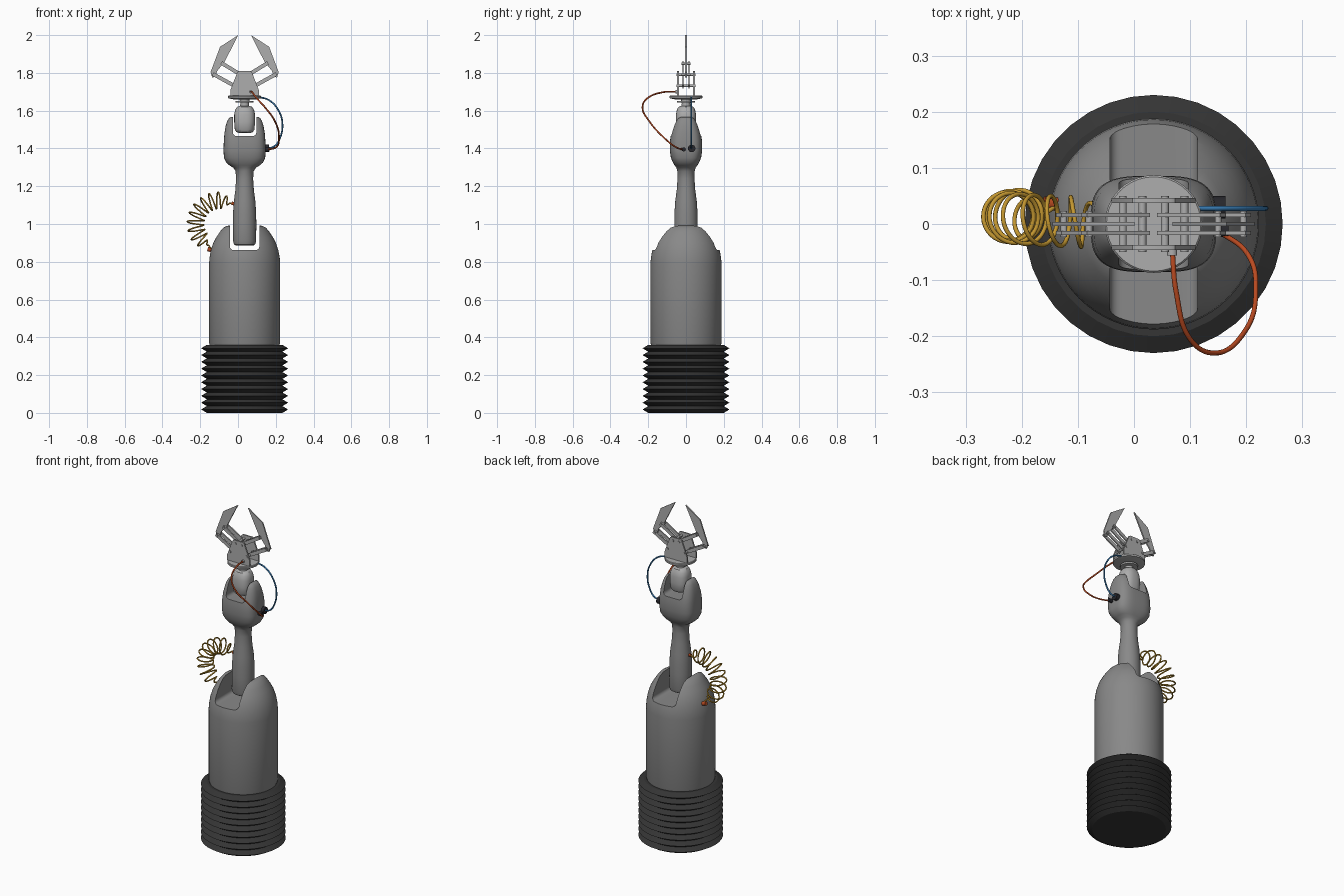
import bpy, bmesh, math
from mathutils import Vector

if "Cube" in bpy.data.objects:
    bpy.data.objects.remove(bpy.data.objects["Cube"])

CX = 0.035  # arm axis, the coil on the left shifts it off centre


def mat(name, r, g, b):
    m = bpy.data.materials.new(name)
    m.diffuse_color = (r, g, b, 1)
    m.use_nodes = True
    m.node_tree.nodes["Principled BSDF"].inputs["Base Color"].default_value = m.diffuse_color
    return m


RUBBER = mat("dark rubber", .035, .035, .035)
GREY = mat("body grey", .25, .25, .25)
LIGHT = mat("light grey metal", .42, .42, .42)
BLACK = mat("black plug", .02, .02, .025)
RED = mat("red cable", .50, .07, .015)
BLUE = mat("blue cable", .04, .20, .45)
GOLD = mat("gold cable", .55, .31, .03)


def activate(ob):
    bpy.ops.object.select_all(action='DESELECT')
    ob.select_set(True)
    bpy.context.view_layer.objects.active = ob


def finish(name, bm, m, angle=35):
    bmesh.ops.recalc_face_normals(bm, faces=bm.faces)
    me = bpy.data.meshes.new(name)
    bm.to_mesh(me)
    bm.free()
    me.materials.append(m)
    ob = bpy.data.objects.new(name, me)
    bpy.context.collection.objects.link(ob)
    activate(ob)
    bpy.ops.object.shade_smooth_by_angle(angle=math.radians(angle))
    return ob


def loft(name, sections, m, n=48, angle=35):
    """Stack of superellipse rings: (z, half x, half y, exponent)."""
    bm = bmesh.new()
    rings = []
    for z, hx, hy, e in sections:
        ring = []
        for i in range(n):
            a = 2 * math.pi * i / n
            c, s = math.cos(a), math.sin(a)
            ring.append(bm.verts.new((CX + hx * math.copysign(abs(c) ** (2 / e), c),
                                      hy * math.copysign(abs(s) ** (2 / e), s), z)))
        rings.append(ring)
    for a, b in zip(rings, rings[1:]):
        for i in range(n):
            bm.faces.new((a[i], a[(i + 1) % n], b[(i + 1) % n], b[i]))
    bm.faces.new(rings[0])
    bm.faces.new(rings[-1])
    return finish(name, bm, m, angle)


def lathe(name, prof, m, n=48, angle=35):
    return loft(name, [(z, r, r, 2) for r, z in prof], m, n, angle)


def plate(name, pts, y, t, m):
    """Outline in x (from the axis) and z, extruded along y."""
    bm = bmesh.new()
    f = bm.faces.new([bm.verts.new((CX + x, y - t / 2, z)) for x, z in pts])
    r = bmesh.ops.extrude_face_region(bm, geom=[f])
    bmesh.ops.translate(bm, vec=(0, t, 0),
                        verts=[v for v in r['geom'] if isinstance(v, bmesh.types.BMVert)])
    return finish(name, bm, m)


def rod(name, a, b, r, m, n=16):
    a, b = Vector(a), Vector(b)
    bm = bmesh.new()
    bmesh.ops.create_cone(bm, cap_ends=True, segments=n, radius1=r, radius2=r, depth=(b - a).length)
    bm.transform((b - a).to_track_quat('Z', 'Y').to_matrix().to_4x4())
    bmesh.ops.translate(bm, verts=bm.verts, vec=(a + b) / 2)
    return finish(name, bm, m)


def cable(name, pts, r, m, kind='BEZIER'):
    cu = bpy.data.curves.new(name, 'CURVE')
    cu.dimensions = '3D'
    cu.bevel_depth, cu.bevel_resolution, cu.use_fill_caps = r, 2, True
    sp = cu.splines.new(kind)
    if kind == 'BEZIER':
        sp.bezier_points.add(len(pts) - 1)
        for p, co in zip(sp.bezier_points, pts):
            p.co = co
            p.handle_left_type = p.handle_right_type = 'AUTO'
    else:
        sp.points.add(len(pts) - 1)
        for p, co in zip(sp.points, pts):
            p.co = (*co, 1)
    cu.materials.append(m)
    ob = bpy.data.objects.new(name, cu)
    bpy.context.collection.objects.link(ob)
    activate(ob)
    bpy.ops.object.convert(target='MESH')


def cut_slot(ob, half, floor, fillet):
    """U-shaped slot along y, open at the top."""
    pts = [(half, floor + 1), (-half, floor + 1)]
    for s, a0 in ((-1, 180), (1, 270)):
        for k in range(6):
            a = math.radians(a0 + k * 18)
            pts.append((s * (half - fillet) + fillet * math.cos(a),
                        floor + fillet + fillet * math.sin(a)))
    cutter = plate("slot_cutter", pts, 0, 1, GREY)
    md = ob.modifiers.new("slot", 'BOOLEAN')
    md.operation, md.solver, md.object = 'DIFFERENCE', 'EXACT', cutter
    activate(ob)
    bpy.ops.object.modifier_move_to_index(modifier="slot", index=0)
    bpy.ops.object.modifier_apply(modifier="slot")
    bpy.data.objects.remove(cutter)
    bpy.ops.object.shade_smooth_by_angle(angle=math.radians(35))


# Ribbed rubber base
N, H = 10, .36
prof = [(.2, 0)]
for i in range(N):
    prof += [(.23, H * (i + .5) / N), (.2, H * (i + 1) / N)]
lathe("bellows_base", prof, RUBBER, 36, 25)

# Domed lower body with fork slot
body = lathe("lower_body", [(.183, .355), (.188, .37), (.188, .79), (.186, .82), (.179, .86),
                            (.166, .90), (.15, .93), (.13, .96), (.113, .98), (.095, .99),
                            (.05, .995)], GREY, 64)
cut_slot(body, .078, .862, .02)

# Lower arm flaring into a second fork
arm = loft("arm_with_fork", [
    (.885, .045, .045, 2.2), (.892, .056, .056, 2.2), (.91, .061, .061, 2.2), (1.0, .062, .062, 2),
    (1.06, .061, .061, 2), (1.12, .057, .057, 2), (1.18, .049, .049, 2), (1.24, .045, .045, 2),
    (1.28, .048, .046, 2), (1.298, .06, .051, 2.4), (1.31, .08, .06, 2.8), (1.325, .097, .069, 3),
    (1.35, .109, .08, 3.2), (1.39, .112, .086, 3.3), (1.44, .11, .085, 3.3), (1.48, .107, .079, 3.2),
    (1.52, .1, .068, 3), (1.545, .092, .058, 3), (1.56, .083, .048, 3), (1.566, .074, .035, 3)],
    GREY, 64)
cut_slot(arm, .062, 1.465, .02)

# Wrist block, neck and turntable
loft("wrist", [(1.482, .03, .03, 2.5), (1.487, .044, .042, 2.5), (1.50, .052, .05, 2.6),
               (1.54, .055, .053, 2.6), (1.58, .055, .053, 2.5), (1.605, .05, .048, 2.3),
               (1.62, .04, .04, 2), (1.625, .026, .026, 2)], LIGHT)
lathe("wrist_neck", [(.026, 1.615), (.022, 1.64), (.03, 1.67)], LIGHT, 24)
lathe("neck_disc", [(.048, 1.642), (.048, 1.652)], LIGHT, 32)
lathe("turntable", [(.06, 1.660), (.087, 1.666), (.087, 1.676), (.084, 1.679)], LIGHT, 40)

# Gripper bracket
outline = [(-.075, 1.677), (-.075, 1.71), (-.038, 1.805), (-.03, 1.81),
           (.03, 1.81), (.038, 1.805), (.075, 1.71), (.075, 1.677)]
for side, y in (("front", -.042), ("back", .042)):
    plate("bracket_" + side, outline, y, .009, LIGHT)

# Fingers, links and pins, mirrored left and right
finger = [(.034, 2.0), (.13, 1.938), (.18, 1.805), (.172, 1.775), (.155, 1.78),
          (.145, 1.81), (.105, 1.86)]


def link(name, a, b, w, y):
    a, b = Vector(a), Vector(b)
    d = (b - a).normalized()
    n = Vector((-d.y, d.x)) * w
    a, b = a - d * w, b + d * w
    plate(name, [tuple(p) for p in (a + n, a - n, b - n, b + n)], y, .007, LIGHT)


for name, s in (("left", -1), ("right", 1)):
    plate(name + "_finger", [(s * x, z) for x, z in finger], 0, .008, LIGHT)
    lower = ((s * .16, 1.79), (s * .055, 1.732))
    upper = ((s * .115, 1.848), (s * .02, 1.79))
    for part, (out, inn) in (("lower", lower), ("upper", upper)):
        for y in (-.016, .016):
            link(f"{name}_{part}_link", out, inn, .01, y)
        rod(f"{name}_{part}_outer_pin", (CX + out[0], -.023, out[1]),
            (CX + out[0], .023, out[1]), .006, LIGHT)
        rod(f"{name}_{part}_inner_pin", (CX + inn[0], -.05, inn[1]),
            (CX + inn[0], .05, inn[1]), .007, LIGHT)

# Red and blue cables with black plugs
cable("red_cable", [(.068, -.045, 1.70), (.075, -.12, 1.698), (.10, -.205, 1.665),
                    (.145, -.23, 1.615), (.195, -.195, 1.545), (.217, -.12, 1.46),
                    (.20, -.05, 1.405), (.15, -.012, 1.395)], .0045, RED)
cable("blue_cable", [(.11, .028, 1.673), (.165, .028, 1.655), (.215, .028, 1.60),
                     (.235, .028, 1.53), (.22, .028, 1.45), (.19, .028, 1.41),
                     (.15, .028, 1.40)], .0045, BLUE)
rod("blue_plug", (.135, .03, 1.40), (.163, .03, 1.40), .02, BLACK)
rod("red_plug", (.135, -.012, 1.395), (.168, -.012, 1.395), .011, BLACK)
rod("red_upper_plug", (.068, -.04, 1.70), (.068, -.056, 1.70), .009, LIGHT)

# Coiled cable arching from the arm to the body
coil, steps, turns = [], 360, 11
for k in range(steps + 1):
    t = k / steps
    a = math.radians(58 + t * 185)
    r = .044 * min(1, t * 7, (1 - t) * 9)
    p = 2 * math.pi * turns * t
    rr = .125 + r * math.cos(p)
    coil.append((-.10 + rr * math.cos(a), .02 * t + r * math.sin(p), 1.0 + rr * math.sin(a)))
coil = [(-.02, 0, 1.108)] + coil + [(-.135, .035, .86)]
cable("coiled_cable", coil, .004, GOLD, 'POLY')
rod("coil_upper_plug", (-.015, 0, 1.106), (-.034, 0, 1.11), .009, RED)
rod("coil_lower_plug", (-.13, .035, .86), (-.16, .037, .868), .012, RED)
